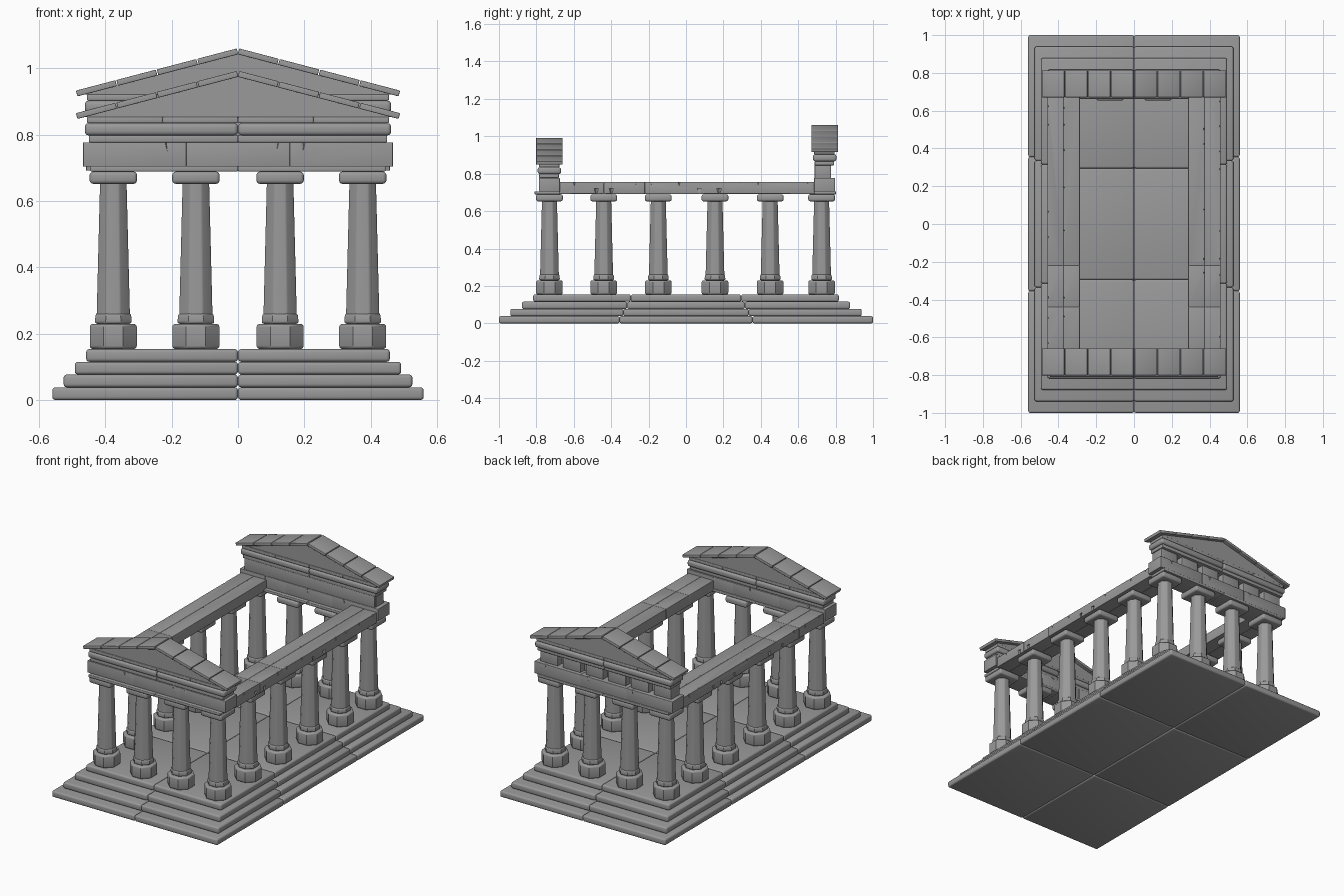
import bpy, bmesh, math, random
from mathutils import Matrix, Vector

random.seed(4)
if "Cube" in bpy.data.objects:
    bpy.data.objects.remove(bpy.data.objects["Cube"])

# Weathered stone colour
stone = bpy.data.materials.new("grey_stone")
stone.use_nodes = True
GREY = (0.32, 0.32, 0.32, 1)
stone.diffuse_color = GREY
stone.node_tree.nodes["Principled BSDF"].inputs["Base Color"].default_value = GREY
parts = []


def finish(name, bm):
    bmesh.ops.recalc_face_normals(bm, faces=bm.faces)
    mesh = bpy.data.meshes.new(name)
    bm.to_mesh(mesh)
    bm.free()
    mesh.materials.append(stone)
    ob = bpy.data.objects.new(name, mesh)
    bpy.context.collection.objects.link(ob)
    parts.append(ob)
    return ob


def round_edges(bm, edges, width):
    bmesh.ops.bevel(bm, geom=edges, offset=width, segments=3, profile=0.5,
                    affect='EDGES', clamp_overlap=True)


def block(name, x, y, z, bevel=0.004, tilt=0):
    """Rounded stone between (low, high) limits on each axis, tilted about y."""
    bm = bmesh.new()
    bmesh.ops.create_cube(bm, size=1)
    size = [b - a for a, b in (x, y, z)]
    bmesh.ops.scale(bm, vec=size, verts=bm.verts)
    if bevel:
        round_edges(bm, bm.edges[:], bevel)
    centre = Vector([(a + b) / 2 for a, b in (x, y, z)])
    bm.transform(Matrix.Translation(centre) @ Matrix.Rotation(tilt, 4, 'Y'))
    return finish(name, bm)


def row(name, half, count, y, z, bevel=0.004, gap=0.0):
    """Line of equal stones along x."""
    step = 2 * half / count
    return [block(name, (-half + i * step + gap / 2, -half + (i + 1) * step - gap / 2),
                  y, z, bevel) for i in range(count)]


def chip(ob, points):
    """Knock small pointed chips out of a stone."""
    bm = bmesh.new()
    for p in points:
        turn = Matrix.Rotation(random.uniform(0, 3), 4, 'Z')
        bmesh.ops.create_cone(bm, segments=4, radius1=0.0, radius2=0.013, depth=0.04,
                              cap_ends=True, matrix=Matrix.Translation(p) @ turn)
    bmesh.ops.remove_doubles(bm, verts=bm.verts, dist=0.0001)
    cutter = finish("chip_cutter", bm)
    parts.remove(cutter)
    cutter.hide_render = True
    mod = ob.modifiers.new("chips", 'BOOLEAN')
    mod.operation = 'DIFFERENCE'
    mod.solver = 'EXACT'
    mod.object = cutter
    bpy.context.view_layer.objects.active = ob
    bpy.ops.object.modifier_apply(modifier=mod.name)
    bpy.data.objects.remove(cutter)


# Stepped platform: four layers of two by three slabs
STEP = 0.0385
for i in range(4):
    hx, hy, joint = 0.56 - 0.034 * i, 1 - 0.061 * i, 0.355 - 0.02 * i
    cuts = [-hy, -joint, joint, hy]
    for x in ((-hx, 0), (0, hx)):
        for y in zip(cuts, cuts[1:]):
            block("step_slab", x, y, (i * STEP, (i + 1) * STEP), 0.01)


# Column: eight-sided drum, ring and tapered shaft under a square capital
def column_mesh():
    total = bmesh.new()
    drums = [(0.154, 0.230, 0.071, 0.071, 0.01),
             (0.230, 0.262, 0.056, 0.053, 0.008),
             (0.260, 0.655, 0.050, 0.040, 0)]
    temp = bpy.data.meshes.new("temp")
    for z0, z1, r0, r1, bevel in drums:
        bm = bmesh.new()
        k = 1 / math.cos(math.pi / 8)
        bmesh.ops.create_cone(bm, segments=8, radius1=r0 * k, radius2=r1 * k,
                              depth=z1 - z0, cap_ends=True)
        bm.transform(Matrix.Translation((0, 0, (z0 + z1) / 2))
                     @ Matrix.Rotation(math.pi / 8, 4, 'Z'))
        if bevel:
            rims = [e for e in bm.edges
                    if abs(e.verts[0].co.z - e.verts[1].co.z) < 0.001]
            round_edges(bm, rims, bevel)
        else:
            round_edges(bm, [e for e in bm.edges if e.calc_length() > 0.2], 0.004)
        bm.to_mesh(temp)
        total.from_mesh(temp)
        bm.free()
    cap = bmesh.new()
    bmesh.ops.create_cube(cap, size=1)
    bmesh.ops.scale(cap, vec=(0.143, 0.143, 0.037), verts=cap.verts)
    round_edges(cap, cap.edges[:], 0.011)
    cap.transform(Matrix.Translation((0, 0, 0.6705)))
    cap.to_mesh(temp)
    total.from_mesh(temp)
    cap.free()
    bpy.data.meshes.remove(temp)
    return total


first = None
column_x = (-0.376, -0.127, 0.127, 0.376)
column_y = (-0.73, -0.44, -0.148, 0.155, 0.45, 0.725)
for y in column_y:
    ends = y in (column_y[0], column_y[-1])
    for x in column_x if ends else (column_x[0], column_x[-1]):
        if first is None:
            ob = first = finish("column", column_mesh())
        else:
            ob = bpy.data.objects.new("column", first.data)
            bpy.context.collection.objects.link(ob)
        ob.location = (x, y, 0)

# Side beams: two parallel lines of chipped stones on each side
TOP = 0.755
beam_cuts = (-0.68, -0.44, -0.22, 0.69)
for side in (-1, 1):
    for a, b in ((0.287, 0.373), (0.373, 0.458)):
        x = tuple(sorted((side * a, side * b)))
        for y in zip(beam_cuts, beam_cuts[1:]):
            beam = block("side_beam", x, y, (0.692, TOP), 0.002)
            count = int((y[1] - y[0]) / 0.11)
            spots = []
            for n in range(count):
                along = y[0] + (n + random.uniform(0.3, 0.7)) * (y[1] - y[0]) / count
                spots.append((side * b, along, random.choice((0.70, TOP))))
            chip(beam, spots)


# Gable end: chipped lintel, bands, cornice, pediment and sloping roof slabs
def gable(y, lift):
    row("ledge", 0.445, 2, (y - 0.08, y + 0.06), (0.689, 0.706), 0.004)
    for stone_ob in row("lintel", 0.467, 3, (y - 0.057, y + 0.055), (0.704, 0.777), 0.002):
        xs = [v.co.x for v in stone_ob.data.vertices]
        chip(stone_ob, [(random.uniform(min(xs) + 0.03, max(xs) - 0.03), y + s, 0.77)
                        for s in (-0.057, 0.055)])
    low = 0.777 + lift
    row("frieze_band", 0.45, 2, (y - 0.055, y + 0.05), (low, low + 0.022))
    row("cornice", 0.462, 2, (y - 0.063, y + 0.062), (low + 0.021, low + 0.058), 0.012)
    row("pediment_band", 0.455, 4, (y - 0.057, y + 0.053), (low + 0.058, low + 0.077))

    bm = bmesh.new()
    base = low + 0.076
    face = bm.faces.new([bm.verts.new((px, y - 0.05, pz)) for px, pz in
                         ((-0.468, base), (0.468, base), (0, base + 0.124))])
    new = bmesh.ops.extrude_face_region(bm, geom=[face])["geom"]
    bmesh.ops.translate(bm, vec=(0, 0.1, 0),
                        verts=[v for v in new if isinstance(v, bmesh.types.BMVert)])
    finish("pediment", bm)

    angle = math.atan(0.262)
    ridge = low + 0.207
    for side in (-1, 1):
        for i in range(4):
            mid = (i + 0.5) * 0.122
            length = 0.119 / math.cos(angle)
            x = (side * mid - length / 2, side * mid + length / 2)
            z = ridge - mid * 0.262
            block("roof_slab", x, (y - 0.071, y + 0.071), (z - 0.009, z + 0.009),
                  0.003, side * angle)


gable(-0.73, 0)
gable(0.742, 0.068)

# Back frieze: raised panels in front of a recessed wall
block("frieze_wall", (-0.44, 0.44), (0.688, 0.735), (0.775, 0.847), 0.002)
row("frieze_panel", 0.46, 6, (0.70, 0.775), (0.775, 0.847), 0.003, 0.035)

# Smooth rounded edges while keeping corners crisp
bpy.ops.object.select_all(action='DESELECT')
for ob in parts:
    ob.select_set(True)
bpy.context.view_layer.objects.active = parts[0]
bpy.ops.object.shade_smooth_by_angle(angle=math.radians(35))
